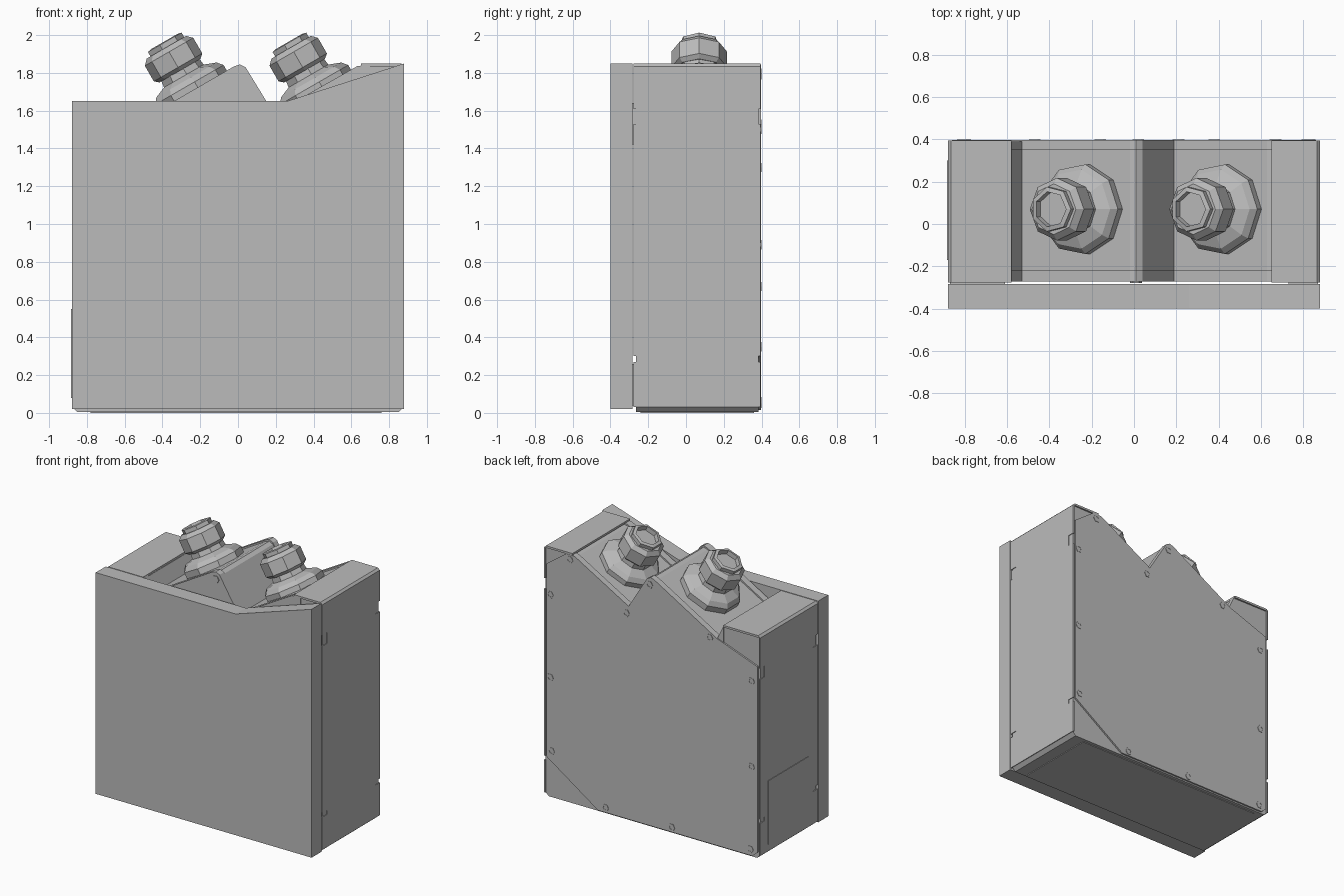
import bpy, bmesh, math
from mathutils import Matrix, Vector

cube = bpy.data.objects.get("Cube")
if cube:
    bpy.data.objects.remove(cube, do_unlink=True)

grey = bpy.data.materials.new("plain_grey")
grey.use_nodes = True
colour = (0.5, 0.5, 0.5, 1)
grey.diffuse_color = colour
grey.node_tree.nodes["Principled BSDF"].inputs["Base Color"].default_value = colour


def finish(name, bm):
    bmesh.ops.recalc_face_normals(bm, faces=bm.faces)
    mesh = bpy.data.meshes.new(name)
    bm.to_mesh(mesh)
    bm.free()
    mesh.materials.append(grey)
    obj = bpy.data.objects.new(name, mesh)
    bpy.context.collection.objects.link(obj)
    return obj


def prism(name, outline, y0, y1):
    """Extrude an x-z outline from y0 to y1."""
    bm = bmesh.new()
    face = bm.faces.new([bm.verts.new((x, y0, z)) for x, z in outline])
    new = bmesh.ops.extrude_face_region(bm, geom=[face])["geom"]
    verts = [v for v in new if isinstance(v, bmesh.types.BMVert)]
    bmesh.ops.translate(bm, verts=verts, vec=(0, y1 - y0, 0))
    return finish(name, bm)


def box(name, x0, x1, y0, y1, z0, z1):
    return prism(name, [(x0, z0), (x1, z0), (x1, z1), (x0, z1)], y0, y1)


def lathe(name, profile, sides, matrix):
    """Faceted turned part from (radius, height) pairs, closed at both ends."""
    bm = bmesh.new()
    rings = []
    for r, h in profile:
        angles = [2 * math.pi * i / sides for i in range(sides)]
        rings.append([bm.verts.new((r * math.cos(a), r * math.sin(a), h)) for a in angles])
    for a, b in zip(rings, rings[1:]):
        for i in range(sides):
            j = (i + 1) % sides
            bm.faces.new((a[i], a[j], b[j], b[i]))
    bm.faces.new(rings[0])
    bm.faces.new(rings[-1])
    bm.transform(matrix)
    return finish(name, bm)


def cut(obj, cutter):
    mod = obj.modifiers.new("cut", "BOOLEAN")
    mod.operation = "DIFFERENCE"
    mod.solver = "EXACT"
    mod.object = cutter
    bpy.context.view_layer.objects.active = obj
    bpy.ops.object.modifier_apply(modifier=mod.name)
    bpy.data.objects.remove(cutter, do_unlink=True)


# Front cover plate with its raised corner
prism("front_plate", [(-0.88, 0.02), (0.88, 0.02), (0.88, 1.85), (0.26, 1.65), (-0.88, 1.65)],
      -0.40, -0.283)

# Main housing with the sawtooth top
saw = [(-0.58, 1.645), (-0.53, 1.54), (-0.02, 1.835), (0.01, 1.845), (0.04, 1.83),
       (0.19, 1.585), (0.63, 1.835), (0.70, 1.845)]
base = [(-0.875, 0.03), (-0.85, 0.005), (0.85, 0.005), (0.875, 0.03)]
deck = [(x, z - 0.012) for x, z in saw]
housing = prism("housing", base + [(0.875, 1.835)] + deck[::-1] + [(-0.875, 1.635)],
                -0.265, 0.385)

# Side panels standing slightly proud of the deck
for name, y0, y1 in (("back_rim", 0.35, 0.39), ("front_rim", -0.272, -0.22)):
    prism(name, [(-0.58, 1.2), (0.70, 1.2)] + saw[::-1], y0, y1)

# Back panel with clipped corners
prism("back_panel", [(-0.86, 0.05), (-0.82, 0.015), (0.44, 0.015), (0.86, 0.30), (0.86, 1.72),
                     (0.70, 1.835)] + saw[6:0:-1] + [(-0.86, 1.42)], 0.38, 0.397)

# End covers wrapping over the top and bottom
left_cover = prism("left_cover", [(0.87, 0.03), (0.88, 0.03), (0.88, 1.835), (0.865, 1.85),
                                  (0.65, 1.85), (0.65, 1.835), (0.87, 1.835)], -0.277, 0.395)
right_cover = prism("right_cover", [(-0.87, 0.03), (-0.88, 0.03), (-0.88, 1.635), (-0.865, 1.65),
                                    (-0.58, 1.65), (-0.58, 1.635), (-0.87, 1.635)], -0.277, 0.395)

# Small edge notches in the end covers
for cover, side, top in ((left_cover, 1, 1.61), (right_cover, -1, 1.41)):
    for y in (-0.25, 0.37):
        for z0, z1 in ((0.27, 0.30), (top - 0.08, top)):
            cut(cover, box("notch_cutter", side * 0.875 - 0.04, side * 0.875 + 0.04,
                           y - 0.028, y + 0.028, z0, z1))

# Mounting pads between the housing and the front plate
for x in (-0.74, 0.80):
    width = 0.13 if x < 0 else 0.07
    for z in (0.15, 1.53):
        box("mounting_pad", x - width, x + width, -0.29, -0.26, z - 0.11, z + 0.11)

# Bottom skid plate and the access hatch on the end
box("bottom_plate", -0.78, 0.76, -0.24, 0.36, 0.0, 0.008)
box("end_hatch", -0.884, -0.875, -0.17, 0.30, 0.08, 0.55)

# Case screws on the back, plus the one at the front peak
screws = [(0.83, 1.5), (0.83, 0.89), (0.82, 0.35), (0.38, 0.05), (-0.16, 0.05), (-0.8, 0.06),
          (-0.81, 0.67), (-0.81, 1.3), (-0.47, 1.53), (0.02, 1.79), (0.21, 1.53), (0.67, 1.80)]
turn = Matrix.Rotation(-math.pi / 2, 4, "X")
spots = [(x, 0.392, z) for x, z in screws] + [(0.01, -0.278, 1.79)]
for spot in spots:
    lathe("case_screw", [(0.028, 0), (0.028, 0.008), (0.016, 0.008), (0.016, 0.006)], 6,
          Matrix.Translation(spot) @ turn)

# Two tilted cable glands: flange and collar, nut, hollow tip
tilt = Matrix.Rotation(math.radians(-30), 4, "Y")
for x in (-0.24, 0.42):
    place = Matrix.Translation(Vector((x, 0.07, 1.695))) @ tilt
    lathe("gland_flange", [(0.215, -0.03), (0.215, 0.045), (0.19, 0.075), (0.125, 0.10),
                           (0.115, 0.18)], 9, place)
    lathe("gland_nut", [(0.125, 0.135), (0.148, 0.155), (0.148, 0.25), (0.12, 0.278)], 8, place)
    lathe("gland_tip", [(0.108, 0.26), (0.108, 0.305), (0.085, 0.31), (0.08, 0.27)], 7, place)
